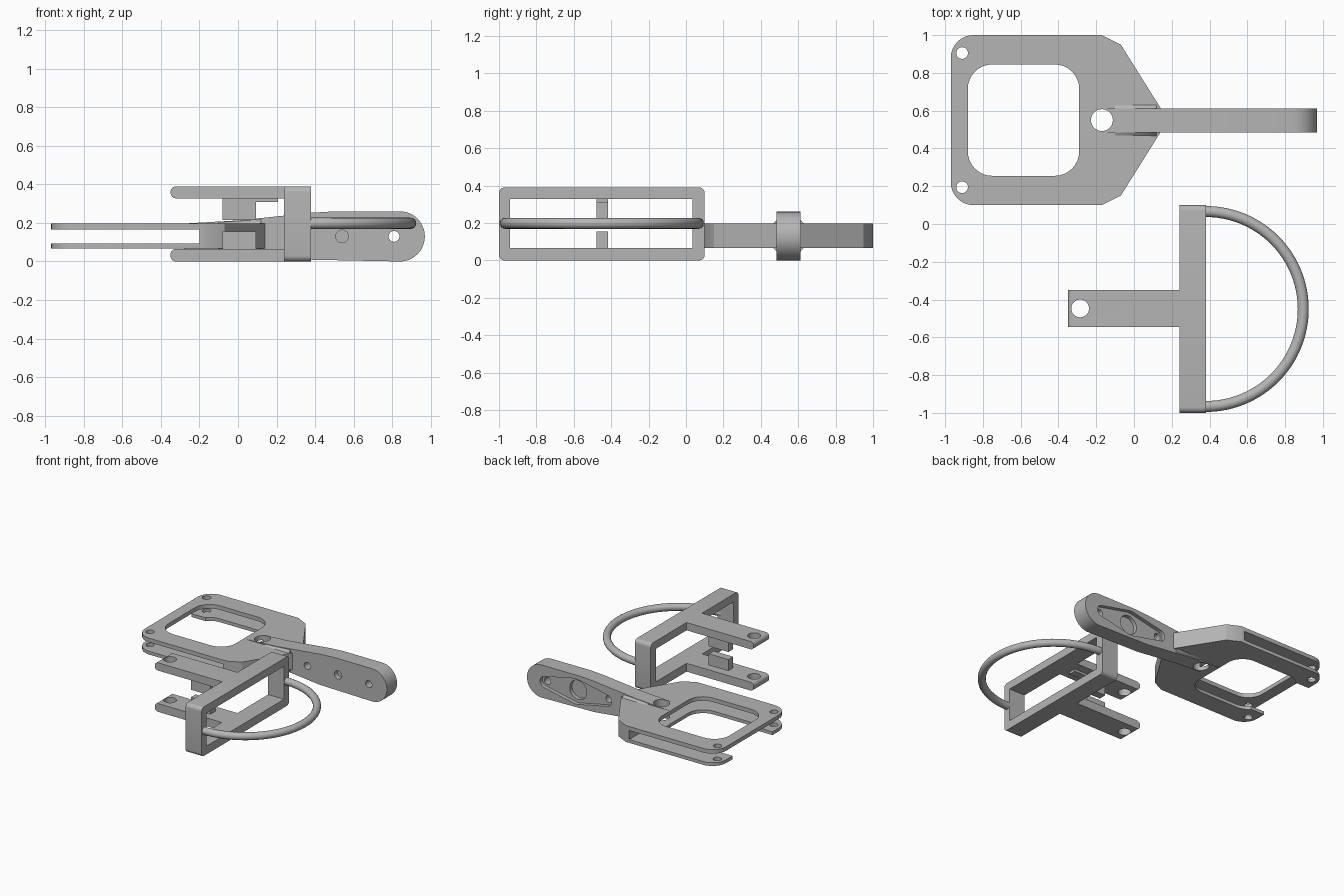
import bpy, bmesh, math
from mathutils import Vector

if "Cube" in bpy.data.objects:
    bpy.data.objects.remove(bpy.data.objects["Cube"])

grey = bpy.data.materials.new("plain_grey")
grey.diffuse_color = (0.46, 0.46, 0.46, 1)
grey.use_nodes = True
grey.node_tree.nodes["Principled BSDF"].inputs["Base Color"].default_value = grey.diffuse_color


def rrect(u0, u1, v0, v1, radii, n=8):
    """Rectangle with corner radii: low-left, low-right, high-right, high-left."""
    if not isinstance(radii, (list, tuple)):
        radii = [radii] * 4
    corners = [(u0, v0, 1, 1), (u1, v0, -1, 1), (u1, v1, -1, -1), (u0, v1, 1, -1)]
    pts = []
    for k, ((u, v, su, sv), r) in enumerate(zip(corners, radii)):
        if r == 0:
            pts.append((u, v))
            continue
        for i in range(n + 1):
            a = math.pi + (k + i / n) * math.pi / 2
            pts.append((u + su * r + r * math.cos(a), v + sv * r + r * math.sin(a)))
    return pts


def circle(u, v, r, n=32):
    return [(u + r * math.cos(2 * math.pi * i / n), v + r * math.sin(2 * math.pi * i / n))
            for i in range(n)]


def place(axis, u, v, w):
    return {"x": (w, u, v), "y": (u, w, v), "z": (u, v, w)}[axis]


def finish(ob):
    ob.data.materials.append(grey)
    bpy.ops.object.select_all(action='DESELECT')
    ob.select_set(True)
    bpy.context.view_layer.objects.active = ob
    bpy.ops.object.shade_smooth_by_angle(angle=math.radians(30))


def mesh_object(name, bm):
    bmesh.ops.recalc_face_normals(bm, faces=bm.faces[:])
    me = bpy.data.meshes.new(name)
    bm.to_mesh(me)
    bm.free()
    ob = bpy.data.objects.new(name, me)
    bpy.context.collection.objects.link(ob)
    return ob


def prism(name, axis, pts, w0, w1):
    bm = bmesh.new()
    low = [bm.verts.new(place(axis, u, v, w0)) for u, v in pts]
    high = [bm.verts.new(place(axis, u, v, w1)) for u, v in pts]
    bm.faces.new(low)
    bm.faces.new(high)
    for i in range(len(pts)):
        j = (i + 1) % len(pts)
        bm.faces.new((low[i], low[j], high[j], high[i]))
    return mesh_object(name, bm)


def hull(name, points):
    bm = bmesh.new()
    for p in points:
        bm.verts.new(p)
    bmesh.ops.convex_hull(bm, input=bm.verts[:])
    return mesh_object(name, bm)


def cut(ob, *cutter):
    """Subtract a prism from the object."""
    tool = prism("cutter", *cutter)
    tool.hide_render = True
    mod = ob.modifiers.new("cut", 'BOOLEAN')
    mod.operation = 'DIFFERENCE'
    mod.solver = 'EXACT'
    mod.object = tool
    bpy.context.view_layer.objects.active = ob
    bpy.ops.object.modifier_apply(modifier=mod.name)
    bpy.data.objects.remove(tool)


PIVOT = ("z", circle(-0.17, 0.55, 0.058), -0.1, 0.5)
SLOT = ("y", rrect(-1.2, -0.2, 0.093, 0.165, 0), 0, 1.2)

# Slotted plate with a rounded window
outline = rrect(-0.97, -0.17, 0.10, 1.0, [0.12, 0, 0, 0.12])
i = outline.index((-0.17, 0.10))
outline[i + 1:i + 1] = [(-0.07, 0.15), (0.14, 0.485), (0.14, 0.615), (-0.07, 0.95)]
plate = prism("slotted_plate", "z", outline, 0.067, 0.197)
cut(plate, "z", rrect(-0.88, -0.29, 0.255, 0.845, 0.13), -0.1, 0.5)
cut(plate, *SLOT)
for y in (0.195, 0.905):
    cut(plate, "z", circle(-0.91, y, 0.031, 24), -0.1, 0.5)
# Lower layer is open at its free end, leaving two prongs
cut(plate, "z", rrect(-1.1, -0.80, 0.30, 0.80, 0), -0.1, 0.13)
cut(plate, *PIVOT)
finish(plate)

# Handle arm with a round end
top = [(-0.28, 0.197), (0.0, 0.213), (0.24, 0.238), (0.38, 0.253), (0.5, 0.26)]
profile = top + [(0.84 + 0.13 * math.sin(a), 0.13 + 0.13 * math.cos(a))
                 for a in (math.pi * k / 24 for k in range(25))]
profile += [(x, 0.262 - z) for x, z in reversed(top[:-1])] 
arm = prism("handle_arm", "y", profile, 0.485, 0.612)
cut(arm, *SLOT)
cut(arm, *PIVOT)


# Lens-shaped pocket in the back of the arm: wide in the middle, narrow at the ends
def lens():
    small, big, reach = 0.045, 0.10, 0.27
    tilt = math.acos((big - small) / reach)
    pts = []
    for cx, r, a0, a1 in ((0.81, small, -tilt, tilt), (0.54, big, tilt, math.pi - tilt),
                          (0.27, small, math.pi - tilt, math.pi + tilt),
                          (0.54, big, math.pi + tilt, 2 * math.pi - tilt)):
        pts += [(cx + r * math.cos(a0 + (a1 - a0) * k / 10),
                 0.13 + r * math.sin(a0 + (a1 - a0) * k / 10)) for k in range(11)]
    return pts


cut(arm, "y", lens(), 0.582, 0.7)
cut(arm, "y", circle(0.54, 0.13, 0.075), 0.552, 0.7)
cut(arm, "y", circle(0.54, 0.13, 0.033, 24), 0.4, 0.525)
for x in (0.27, 0.81):
    cut(arm, "y", circle(x, 0.13, 0.028, 24), 0.4, 0.7)
finish(arm)

# Tapered flares where the arm meets the plate
for side, y, s in (("front", 0.486, -1), ("back", 0.611, 1)):
    for level, z, t in (("upper", 0.196, 1), ("lower", 0.068, -1)):
        flare = hull(f"{level}_{side}_flare", [
            (-0.1, y, z), (-0.1, y + s * 0.018, z), (0.12, y, z),
            (0.12, y + s * 0.02, z), (0.12, y, z + t * 0.022), (-0.1, y, z + t * 0.008)])
        finish(flare)

# Rectangular frame
frame = prism("frame", "x", rrect(-1.0, 0.10, 0.0, 0.39, 0.03, 6), 0.24, 0.38)
cut(frame, "x", rrect(-0.94, 0.035, 0.066, 0.328, 0), 0.1, 0.5)
finish(frame)

# Two fork arms with eyes, and the posts between them
for level, z0, z1 in (("lower", 0.0, 0.066), ("upper", 0.328, 0.39)):
    fork = prism(f"{level}_fork_arm", "y",
                 rrect(-0.35, 0.26, z0, z1, [0.028, 0, 0, 0.028], 6), -0.545, -0.35)
    cut(fork, "z", circle(-0.285, -0.447, 0.047), -0.1, 0.5)
    finish(fork)
for level, z0, z1 in (("lower", 0.05, 0.155), ("upper", 0.215, 0.34)):
    finish(prism(f"{level}_post", "y", rrect(-0.08, 0.093, z0, z1, 0), -0.478, -0.418))
finish(prism("post_rib", "y", rrect(0.08, 0.207, 0.31, 0.335, 0), -0.478, -0.418))

# Half-round hoop
path = [(0.35, 0.066)] + [(0.38 + 0.516 * math.sin(math.pi * k / 48),
                           -0.45 + 0.516 * math.cos(math.pi * k / 48)) for k in range(49)]
path.append((0.35, -0.966))
curve = bpy.data.curves.new("hoop", 'CURVE')
curve.dimensions = '3D'
curve.bevel_depth = 0.029
curve.bevel_resolution = 6
curve.use_fill_caps = True
spline = curve.splines.new('POLY')
spline.points.add(len(path) - 1)
for p, (x, y) in zip(spline.points, path):
    p.co = (x, y, 0.198, 1)
hoop = bpy.data.objects.new("hoop", curve)
bpy.context.collection.objects.link(hoop)
bpy.ops.object.select_all(action='DESELECT')
hoop.select_set(True)
bpy.context.view_layer.objects.active = hoop
bpy.ops.object.convert(target='MESH')
finish(bpy.context.view_layer.objects.active)
